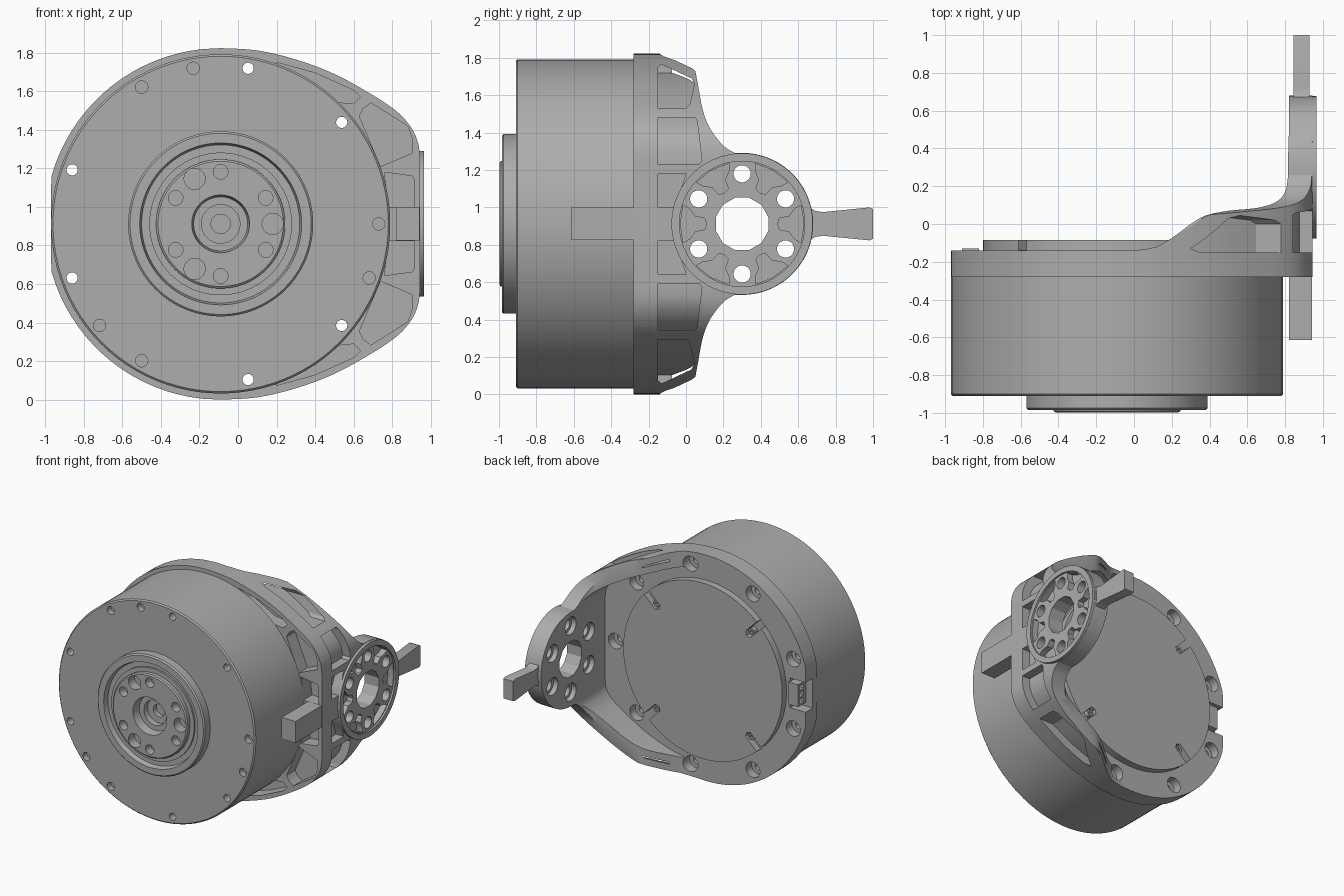
import bpy, bmesh, math
from mathutils import Vector

if "Cube" in bpy.data.objects:
    bpy.data.objects.remove(bpy.data.objects["Cube"])

CX, CZ = -0.09, 0.912      # motor axis
AY = 0.30                  # arm joint axis

metal = bpy.data.materials.new("grey metal")
metal.use_nodes = True
GREY = (0.42, 0.42, 0.42, 1)
metal.diffuse_color = GREY
metal.node_tree.nodes["Principled BSDF"].inputs["Base Color"].default_value = GREY


def make(name, bm):
    bmesh.ops.recalc_face_normals(bm, faces=bm.faces)
    mesh = bpy.data.meshes.new(name)
    bm.to_mesh(mesh)
    bm.free()
    mesh.materials.append(metal)
    ob = bpy.data.objects.new(name, mesh)
    bpy.context.collection.objects.link(ob)
    return ob


def prism(name, pts, axis, a, b):
    """Extrude a 2D outline along an axis from a to b."""
    place = {"x": lambda u, v, t: (t, u, v),
             "y": lambda u, v, t: (u, t, v),
             "z": lambda u, v, t: (u, v, t)}[axis]
    bm = bmesh.new()
    lo = [bm.verts.new(place(u, v, a)) for u, v in pts]
    hi = [bm.verts.new(place(u, v, b)) for u, v in pts]
    bm.faces.new(lo)
    bm.faces.new(hi)
    n = len(pts)
    for i in range(n):
        j = (i + 1) % n
        bm.faces.new((lo[i], lo[j], hi[j], hi[i]))
    return make(name, bm)


def lathe(name, profile, steps=96):
    """Revolve (radius, y) points round the motor axis."""
    bm = bmesh.new()
    vs = [bm.verts.new((CX + r, y, CZ)) for r, y in profile]
    es = [bm.edges.new(p) for p in zip(vs, vs[1:])]
    bmesh.ops.spin(bm, geom=vs + es, cent=(CX, 0, CZ), axis=(0, 1, 0),
                   angle=math.tau, steps=steps, use_duplicate=False)
    bmesh.ops.remove_doubles(bm, verts=bm.verts, dist=0.0005)
    return make(name, bm)


def boolean(ob, other, op="DIFFERENCE"):
    mod = ob.modifiers.new("cut", "BOOLEAN")
    mod.operation, mod.object, mod.solver = op, other, "EXACT"
    deps = bpy.context.evaluated_depsgraph_get()
    deps.update()
    mesh = bpy.data.meshes.new_from_object(ob.evaluated_get(deps))
    ob.modifiers.clear()
    ob.data = mesh
    bpy.data.objects.remove(other)


def polar(u, v, r, deg):
    t = math.radians(deg)
    return u + r * math.cos(t), v + r * math.sin(t)


def circle(u, v, r, n=24):
    return [polar(u, v, r, 360 * (i + 0.5) / n) for i in range(n)]


def drill(ob, u, v, r, axis, a, b, n=24):
    boolean(ob, prism("cutter", circle(u, v, r, n), axis, a, b))


def smooth(pts, n=4):
    """Curve through the given points."""
    p = [Vector(q) for q in [pts[0]] + pts + [pts[-1]]]
    out = []
    for a, b, c, d in zip(p, p[1:], p[2:], p[3:]):
        for i in range(n):
            t = i / n
            q = (2*b + (c-a)*t + (2*a - 5*b + 4*c - d)*t*t + (3*b - a - 3*c + d)*t**3) / 2
            out.append(tuple(q))
    return out + [tuple(pts[-1])]


def flip(pts):
    return [(u, 2 * CZ - v) for u, v in reversed(pts)]


def inset(pts, d):
    out = []
    for i, (u, v) in enumerate(pts):
        a, c = pts[i - 1], pts[(i + 1) % len(pts)]
        t = (Vector(c) - Vector(a)).normalized()
        out.append((u + t.y * d, v - t.x * d))
    return out


def box(name, x, y, z):
    return prism(name, [(x[0], y[0]), (x[1], y[0]), (x[1], y[1]), (x[0], y[1])], "z", *z)


# Motor body with stepped output hub
motor = lathe("motor_body", [
    (0, -.84), (.05, -.84), (.05, -.88), (.1, -.88), (.1, -.93), (.14, -.93),
    (.15, -.998), (.325, -.998), (.335, -.99), (.335, -.96), (.37, -.96),
    (.37, -.945), (.41, -.945), (.42, -.985), (.47, -.985), (.48, -.975),
    (.48, -.91), (.87, -.91), (.88, -.90), (.88, -.279), (0, -.279)])
for k in range(6):
    drill(motor, *polar(CX, CZ, .27, 30 + 60 * k), .038, "y", -1.1, -.93)
for k in range(3):
    drill(motor, *polar(CX, CZ, .27, 120 * k), .055, "y", -1.1, -.92)
for deg in (0, 100, 120, 220, 240, 340):
    drill(motor, *polar(CX, CZ, .82, deg), .032, "y", -1, -.86)
THROUGH = (40, 80, 160, 200, 280, 320)
for deg in THROUGH:
    drill(motor, *polar(CX, CZ, .82, deg), .029, "y", -1, -.2)

# Bracket: three crossing outlines
R = .912
top = [polar(CX, CZ, R, 180 - 4 * i) for i in range(22)]
top = [(max(u, -.97), v) for u, v in top]
top += smooth([(CX, CZ + R), (.1, 1.812), (.3, 1.765), (.5, 1.69), (.7, 1.58),
               (.83, 1.49), (.9, 1.41), (.935, 1.33), (.945, 1.25)])
outline = top + flip(top[1:])
bracket = prism("bracket", outline, "y", -.28, .75)

shoulder = [(-.3, 1.84), (-.14, 1.825), (.03, 1.745)]
shoulder += smooth([(.05, 1.73), (.065, 1.65), (.09, 1.52), (.13, 1.42), (.2, 1.33), (.26, 1.292)])
shoulder += [polar(AY, CZ, .38, d) for d in range(90, 0, -6)]
side = shoulder + [(AY + .38, CZ)] + flip(shoulder)
boolean(bracket, prism("cutter", side, "x", -1.2, 1.2), "INTERSECT")

rise = smooth([(0, -.14), (.12, -.12), (.22, -.06), (.3, 0), (.38, .045), (.5, .07),
               (.65, .085), (.75, .115), (.8, .17), (.815, .25)])
plan = [(-1.1, -.3), (-1.1, -.14)] + rise + [(.815, .8), (1.1, .8), (1.1, -.3)]
boolean(bracket, prism("cutter", plan, "z", -.2, 2), "INTERSECT")

# Hollow behind the mounting ring
boolean(bracket, prism("cutter", inset(outline, .125), "y", -.14, .9))

# Weight-saving pockets in the ring front and in the side wall
front_pockets = [
    [(.2, 1.75), (.4, 1.695), (.6, 1.605), (.635, 1.57), (.6, 1.535), (.45, 1.55), (.25, 1.66)],
    [(.63, 1.47), (.65, 1.51), (.69, 1.54), (.88, 1.42), (.905, 1.35), (.905, 1.28), (.74, 1.21)],
    [(.76, 1.18), (.905, 1.16), (.915, 1.14), (.915, 1.0), (.78, 1.0)]]
side_pockets = [
    [(-.15, 1.75), (-.13, 1.765), (.03, 1.69), (.045, 1.66), (.02, 1.55), (0, 1.53), (-.15, 1.53)],
    [(-.15, 1.48), (.05, 1.48), (.06, 1.46), (.085, 1.25), (.07, 1.23), (-.15, 1.23)],
    [(-.15, 1.18), (0, 1.18), (-.06, 1.0), (-.15, 1.0)]]
for poly in front_pockets:
    for p in (poly, flip(poly)):
        boolean(bracket, prism("cutter", p, "y", -.4, -.17))
for poly in side_pockets:
    for p in (poly, flip(poly)):
        cutter = prism("cutter", p, "x", .2, 1.1)
        boolean(cutter, prism("core", inset(outline, .07), "y", -.5, .9))
        boolean(bracket, cutter)

# Mounting screw holes and the cable notch
for k in range(9):
    deg = 40 * k
    hole = polar(CX, CZ, .82, deg)
    drill(bracket, *hole, .062, "y", -.21, .05)
    drill(bracket, *hole, .029, "y", -.4 if deg in THROUGH else -.26, .05)
boolean(bracket, box("cutter", (-1.1, -.83), (-.23, 0), (CZ - .12, CZ + .12)))

# Joint flange with bore, bolt holes and star pockets
boolean(bracket, prism("flange", circle(AY, CZ, .378, 64), "x", .82, .965), "UNION")
drill(bracket, AY, CZ, .335, "x", .95, 1.1, 64)
drill(bracket, AY, CZ, .145, "x", .7, 1.1, 12)
for k in range(6):
    hole = polar(AY, CZ, .268, 30 + 60 * k)
    drill(bracket, *hole, .046, "x", .7, 1.1)
    drill(bracket, *hole, .07, "x", .7, .86)
    c, s = polar(0, 0, 1, 60 * k)
    slot = [(.2, -.03), (.19, 0), (.2, .03), (.25, .04), (.28, .08), (.315, .1),
            (.33, 0), (.315, -.1), (.28, -.08), (.25, -.04)]
    pts = [(AY + c * u - s * v, CZ + s * u + c * v) for u, v in slot]
    boolean(bracket, prism("cutter", pts, "x", .9, 1.1))

# Flared end tab and front locating tab
half = [(.64, CZ + .10), (.69, CZ + .07), (.73, CZ + .063), (.98, CZ + .088), (1, CZ + .08)]
end_tab = prism("end_tab", half + flip(half), "x", .845, .93)
front_tab = box("front_tab", (.82, .943), (-.615, -.2), (CZ - .087, CZ + .087))

# Rear cover with four screw slots
cover = prism("rear_cover", circle(CX, CZ, .71, 96), "y", -.145, -.085)
screws = []
for deg in (45, 135, 225, 315):
    c, s = polar(0, 0, 1, deg)
    slot = [(.57, -.03), (.555, 0), (.57, .03), (.8, .03), (.8, -.03)]
    pts = [(CX + c * u - s * v, CZ + s * u + c * v) for u, v in slot]
    boolean(cover, prism("cutter", pts, "y", -.138, 0))
    screw = prism("cover_screw", circle(*polar(CX, CZ, .6, deg), .026, 20), "y", -.14, -.1)
    drill(screw, *polar(CX, CZ, .6, deg), .013, "y", -.12, 0, 6)
    screws.append(screw)

# Cable socket in the notch
socket = box("cable_socket", (-.91, -.82), (-.24, -.13), (CZ - .09, CZ + .09))
for k in (-1, 0, 1):
    z = CZ + .055 * k
    boolean(socket, box("cutter", (-1, -.85), (-.2, -.15), (z - .018, z + .018)))

for ob in [motor, bracket, end_tab, front_tab, cover, socket] + screws:
    bpy.ops.object.select_all(action="DESELECT")
    ob.select_set(True)
    bpy.context.view_layer.objects.active = ob
    bpy.ops.object.shade_smooth_by_angle(angle=math.radians(28))
